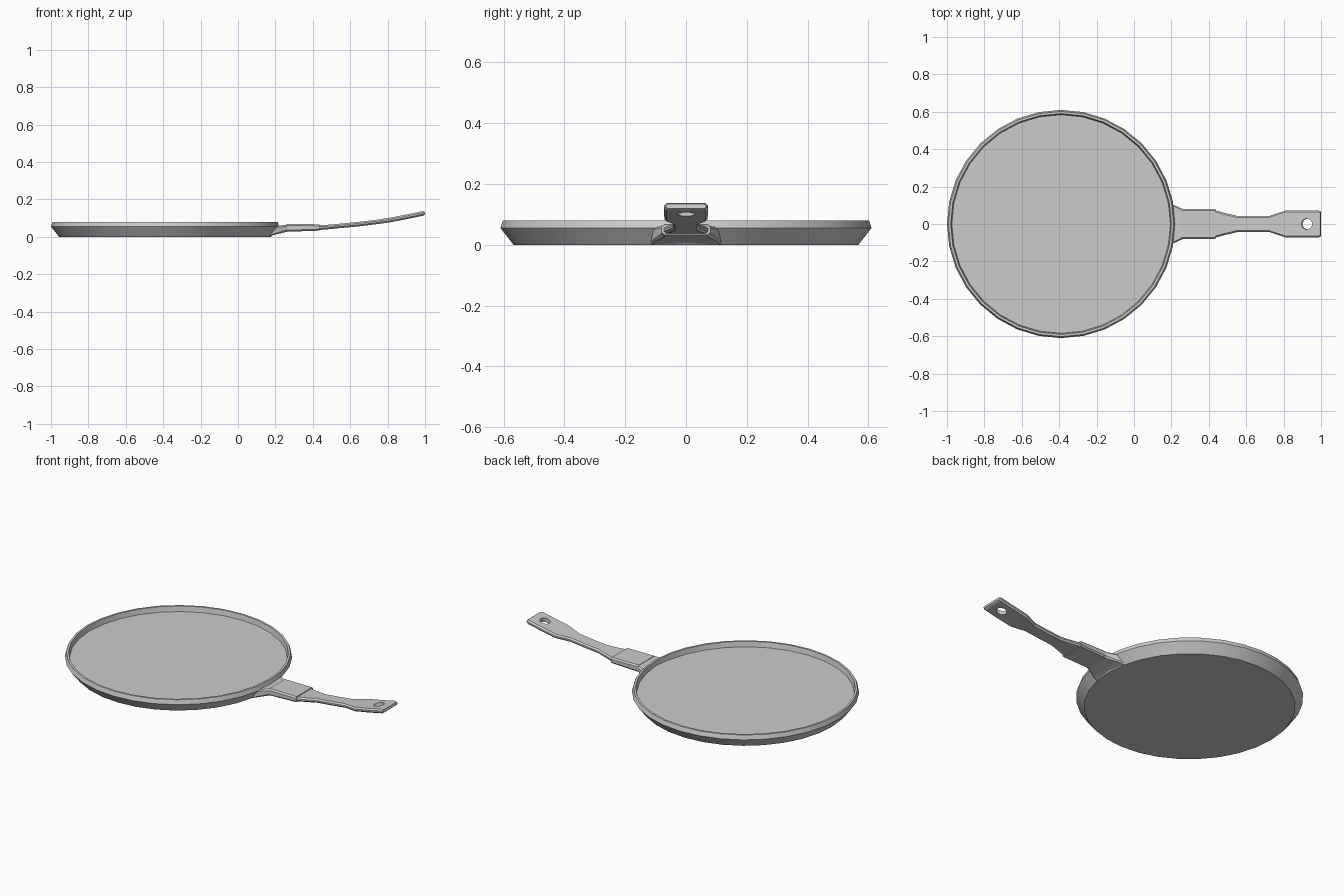
import bpy, bmesh, math

if "Cube" in bpy.data.objects:
    bpy.data.objects.remove(bpy.data.objects["Cube"])

PAN_X = -0.39
SIDES = 32


def make_object(name, rings, smooth=False):
    """Skin a list of closed rings and cap both ends."""
    bm = bmesh.new()
    loops = [[bm.verts.new(p) for p in ring] for ring in rings]
    for a, b in zip(loops, loops[1:]):
        n = len(a)
        for i in range(n):
            j = (i + 1) % n
            bm.faces.new((a[i], a[j], b[j], b[i]))
    bm.faces.new(loops[0])
    bm.faces.new(loops[-1])
    bmesh.ops.recalc_face_normals(bm, faces=bm.faces)
    mesh = bpy.data.meshes.new(name)
    bm.to_mesh(mesh)
    bm.free()
    obj = bpy.data.objects.new(name, mesh)
    bpy.context.collection.objects.link(obj)
    if smooth:
        bpy.ops.object.select_all(action='DESELECT')
        obj.select_set(True)
        bpy.context.view_layer.objects.active = obj
        bpy.ops.object.shade_smooth_by_angle(angle=math.radians(30))
    return obj


def circle(r, z):
    return [(PAN_X + r * math.cos(2 * math.pi * i / SIDES),
             r * math.sin(2 * math.pi * i / SIDES), z) for i in range(SIDES)]


def section(x, w, z0, z1, c, slant=0.0):
    """Chamfered rectangle across the handle; slant leans its top back."""
    d = min(c, (z1 - z0) * 0.4)
    pts = [(-w + c, z0), (w - c, z0), (w, z0 + d), (w, z1 - d),
           (w - c, z1), (-w + c, z1), (-w, z1 - d), (-w, z0 + d)]
    return [(x - slant * (z - z0), y, z) for y, z in pts]


# Shallow pan: base, flared wall, rim and sunken cooking surface
pan_profile = [(0.567, 0), (0.61, 0.055), (0.602, 0.08), (0.59, 0.08), (0.584, 0.05)]
make_object("pan", [circle(r, z) for r, z in pan_profile], smooth=True)

# Flared bracket and block joining the handle to the pan
make_object("handle_bracket", [
    section(0.165, 0.118, 0.001, 0.046, 0.004),
    section(0.20, 0.108, 0.012, 0.056, 0.006),
    section(0.262, 0.08, 0.027, 0.066, 0.01)])
make_object("handle_block", [
    section(0.258, 0.08, 0.027, 0.068, 0.008),
    section(0.435, 0.08, 0.033, 0.067, 0.008)])

# Upward curving grip: x, half width, bottom z, top z
grip_stations = [
    (0.425, 0.076, 0.036, 0.061), (0.48, 0.061, 0.040, 0.064),
    (0.55, 0.044, 0.047, 0.070), (0.64, 0.043, 0.055, 0.079),
    (0.73, 0.044, 0.066, 0.089), (0.81, 0.071, 0.077, 0.101),
    (0.90, 0.072, 0.094, 0.118), (0.99, 0.072, 0.113, 0.137)]
rings = [section(x, w, a, b, 0.008, 0.2) for x, w, a, b in grip_stations]
rings.append(section(1.0, 0.066, 0.119, 0.135, 0.006, 0.2))
grip = make_object("handle_grip", rings)

# Hanging hole through the grip end
bpy.ops.mesh.primitive_cylinder_add(vertices=16, radius=0.029, depth=0.2,
                                    location=(0.927, 0, 0.11),
                                    rotation=(0, math.radians(-12), 0))
cutter = bpy.context.object
cutter.name = "hole_cutter"
cutter.hide_render = True
cutter.hide_set(True)
cut = grip.modifiers.new("hanging_hole", 'BOOLEAN')
cut.operation = 'DIFFERENCE'
cut.solver = 'EXACT'
cut.object = cutter
